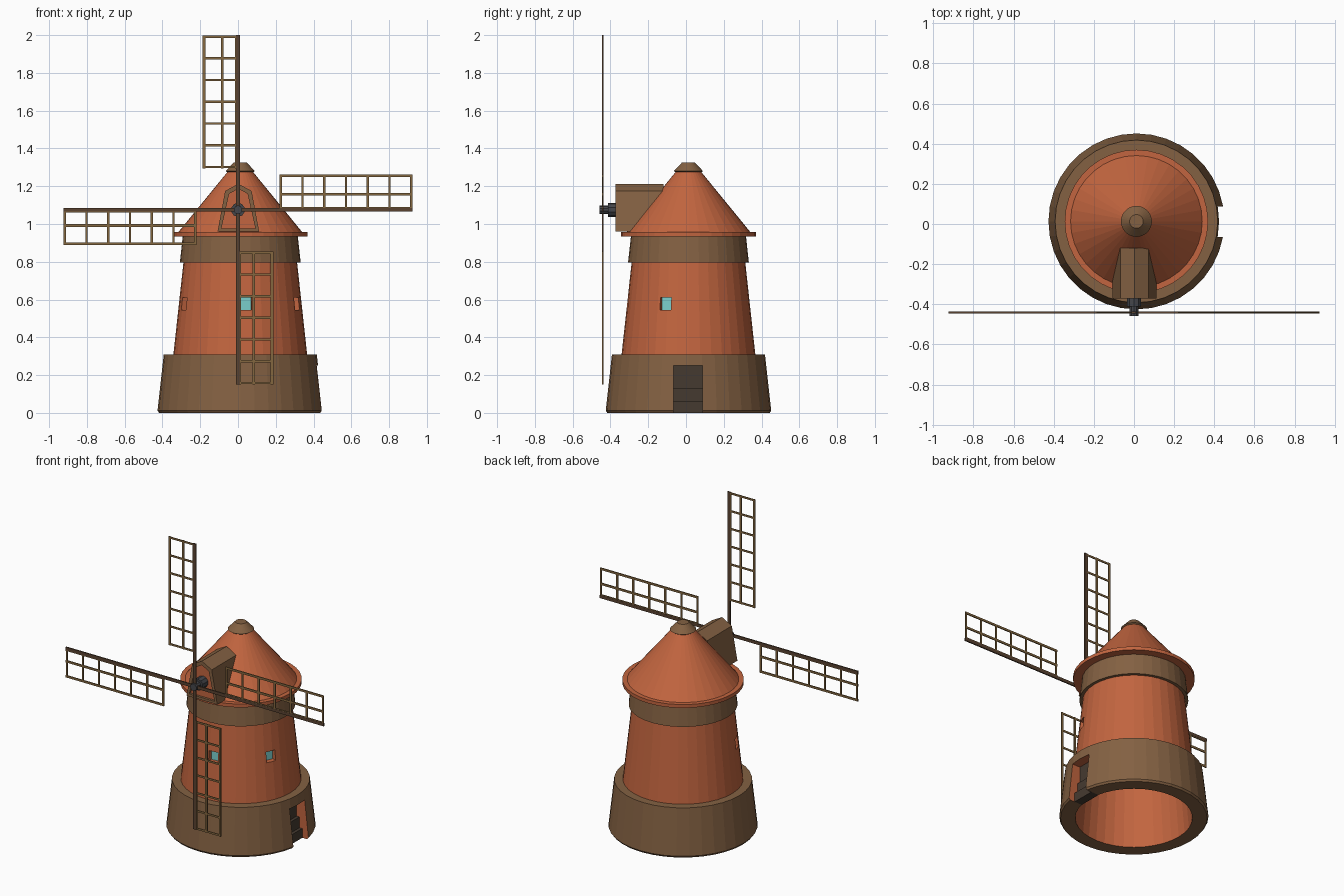
import bpy, bmesh, math
from mathutils import Matrix, Vector

if "Cube" in bpy.data.objects:
    bpy.data.objects.remove(bpy.data.objects["Cube"])

CX, CY, SIDES = 0.012, 0.013, 36


def mat(name, rgb):
    m = bpy.data.materials.new(name)
    m.diffuse_color = (*rgb, 1)
    m.use_nodes = True
    m.node_tree.nodes["Principled BSDF"].inputs["Base Color"].default_value = m.diffuse_color
    return m


ORANGE = mat("terracotta", (0.54, 0.13, 0.05))
BROWN = mat("brown_wood", (0.23, 0.12, 0.055))
DARK = mat("dark_wood", (0.06, 0.042, 0.03))
SPAR = mat("spar_wood", (0.10, 0.055, 0.03))
LATTICE = mat("lattice_wood", (0.23, 0.135, 0.05))
METAL = mat("dark_metal", (0.06, 0.062, 0.07))
GLASS = mat("window_glass", (0.2, 0.64, 0.62))


def finish(name, bm, *mats):
    bmesh.ops.recalc_face_normals(bm, faces=bm.faces[:])
    me = bpy.data.meshes.new(name)
    bm.to_mesh(me)
    bm.free()
    for m in mats:
        me.materials.append(m)
    ob = bpy.data.objects.new(name, me)
    bpy.context.collection.objects.link(ob)
    return ob


def revolve(name, profile, mats, slots=None):
    """Closed (r, z) profile turned round the tower axis; slots = material per profile edge."""
    bm = bmesh.new()
    rings = [[bm.verts.new((CX + r * math.cos(2 * math.pi * i / SIDES),
                            CY + r * math.sin(2 * math.pi * i / SIDES), z))
              for i in range(SIDES)] for r, z in profile]
    for k, ring in enumerate(rings):
        nxt = rings[(k + 1) % len(rings)]
        for i in range(SIDES):
            j = (i + 1) % SIDES
            f = bm.faces.new((ring[i], ring[j], nxt[j], nxt[i]))
            f.material_index = slots[k] if slots else 0
    bmesh.ops.remove_doubles(bm, verts=bm.verts[:], dist=1e-5)
    return finish(name, bm, *mats)


def add_box(bm, lo, hi, m=Matrix()):
    lo, hi = Vector(lo), Vector(hi)
    bmesh.ops.create_cube(bm, size=1, matrix=m @ Matrix.Translation((lo + hi) / 2)
                          @ Matrix.Diagonal((*(hi - lo), 1)))


def box(name, lo, hi, mats, m=Matrix()):
    bm = bmesh.new()
    add_box(bm, lo, hi, m)
    return finish(name, bm, *mats)


# Tower: brown plinth, tapered wall and upper band, hollow inside
tower = revolve("tower",
                [(0.344, 0), (0.43, 0), (0.438, 0.012), (0.405, 0.31), (0.354, 0.31),
                 (0.301, 0.795), (0.32, 0.795), (0.304, 0.94), (0.262, 0.94)],
                (ORANGE, BROWN), [1, 1, 1, 1, 0, 1, 1, 0, 0])

# Openings: three windows and the doorway
cutters = [box("doorway_cutter", (0.25, -0.065, -0.1), (0.6, 0.087, 0.25), ())]
for n, deg in enumerate((-85, -22, -157)):
    m = Matrix.Translation((CX, CY, 0.578)) @ Matrix.Rotation(math.radians(deg), 4, 'Z')
    cutters.append(box(f"window_cutter_{n}", (0.22, -0.031, -0.033), (0.45, 0.031, 0.033), (), m))
    box(f"window_pane_{n}", (0.284, -0.034, -0.036), (0.294, 0.034, 0.036), (GLASS,), m)
bpy.context.view_layer.objects.active = tower
for c in cutters:
    c.hide_render = True
    mod = tower.modifiers.new("opening", 'BOOLEAN')
    mod.operation, mod.solver, mod.object = 'DIFFERENCE', 'EXACT', c
    bpy.ops.object.modifier_apply(modifier=mod.name)
for c in cutters:
    bpy.data.objects.remove(c)

# Door with two steps
box("door", (0.345, -0.065, 0), (0.36, 0.087, 0.25), (DARK,))
box("upper_step", (0.36, -0.065, 0), (0.38, 0.087, 0.13), (DARK,))
box("lower_step", (0.38, -0.065, 0), (0.40, 0.087, 0.06), (DARK,))

# Conical roof with eave, and its cap
revolve("roof", [(0, 0.935), (0.357, 0.935), (0.357, 0.957), (0.328, 0.957),
                 (0.06, 1.285), (0, 1.285)], (ORANGE,))
revolve("roof_cap", [(0, 1.268), (0.06, 1.268), (0.077, 1.28), (0.034, 1.326), (0, 1.326)],
        (BROWN,))

# Shaft housing: gabled prism with a recessed front panel
bm = bmesh.new()
outline = [(-0.108, 0.96), (0.112, 0.96), (0.072, 1.175), (0.002, 1.213), (-0.068, 1.175)]
front = bm.faces.new([bm.verts.new((x, -0.372, z)) for x, z in outline])
back = [bm.verts.new((x, -0.12, z)) for x, z in outline]
fv = list(front.verts)
for i in range(5):
    j = (i + 1) % 5
    bm.faces.new((fv[i], back[i], back[j], fv[j]))
bm.faces.new(back[::-1])
bmesh.ops.recalc_face_normals(bm, faces=bm.faces[:])
bmesh.ops.inset_region(bm, faces=[front], thickness=0.026)
pushed = bmesh.ops.extrude_discrete_faces(bm, faces=[front])["faces"]
for f in pushed:
    f.material_index = 1
    bmesh.ops.translate(bm, verts=f.verts[:], vec=(0, 0.015, 0))
finish("shaft_housing", bm, BROWN, ORANGE)

# Shaft and hub
for name, r, y0, y1 in (("shaft", 0.037, -0.412, -0.34), ("hub", 0.023, -0.458, -0.41)):
    bm = bmesh.new()
    bmesh.ops.create_cone(bm, cap_ends=True, segments=10, radius1=r, radius2=r, depth=y1 - y0,
                          matrix=Matrix.Translation((0, (y0 + y1) / 2, 1.075))
                          @ Matrix.Rotation(math.pi / 2, 4, 'X'))
    finish(name, bm, METAL)

# Four sails, each a spar with a lattice on its trailing side
for n in range(4):
    m = Matrix.Translation((0, -0.441, 1.075)) @ Matrix.Rotation(-n * math.pi / 2, 4, 'Y')
    box(f"sail_spar_{n}", (-0.01, -0.004, 0), (0.01, 0.004, 0.925), (SPAR,), m)
    bm = bmesh.new()
    for x in (-0.18, -0.083, -0.008):
        add_box(bm, (x - 0.007, -0.003, 0.22), (x + 0.007, 0.003, 0.924), m)
    for k in range(7):
        z = 0.227 + k * 0.115
        add_box(bm, (-0.187, -0.0025, z - 0.006), (-0.005, 0.0025, z + 0.006), m)
    finish(f"sail_lattice_{n}", bm, LATTICE)
